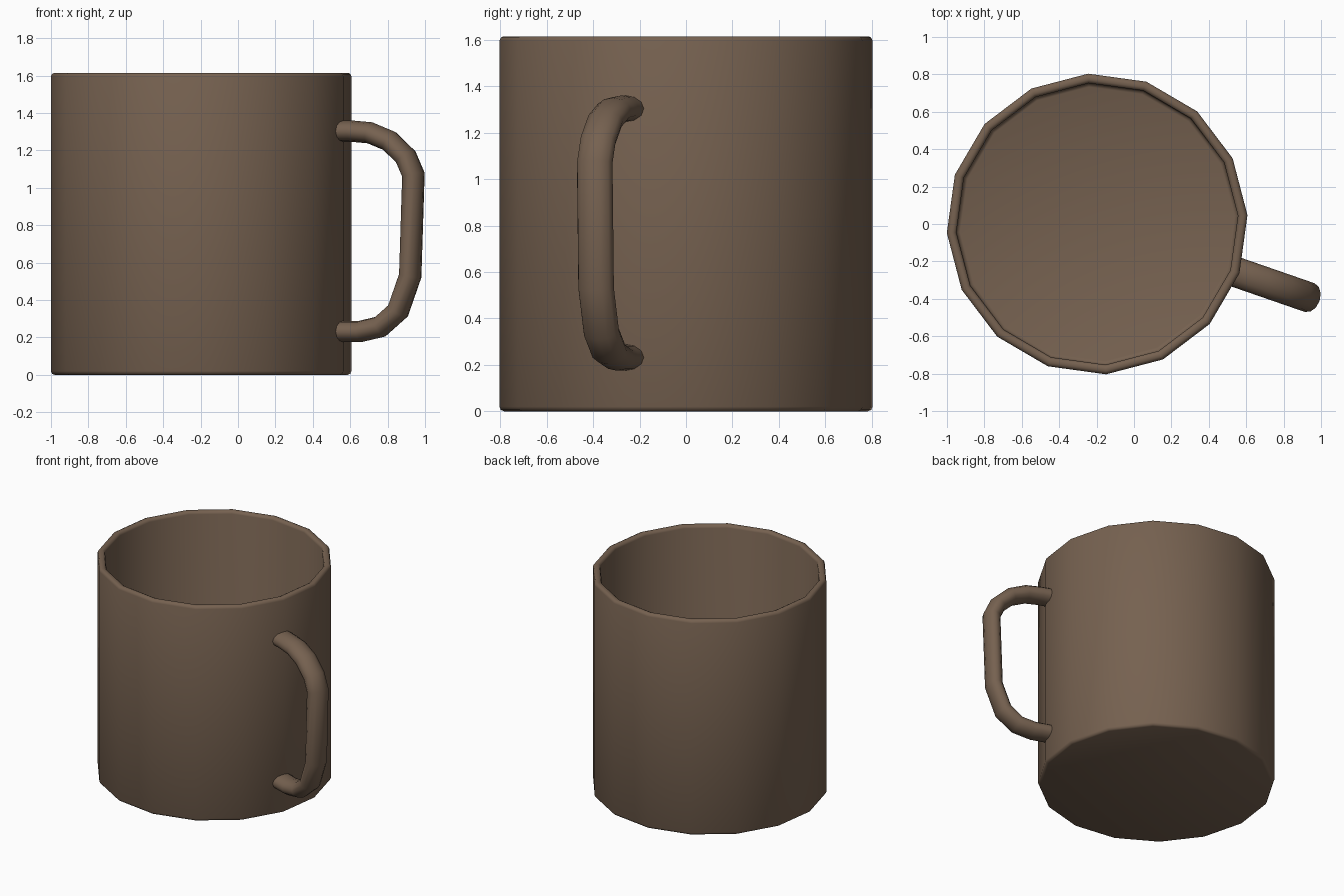
import bpy, bmesh, math
from mathutils import Vector

if "Cube" in bpy.data.objects:
    bpy.data.objects.remove(bpy.data.objects["Cube"])

CENTRE_X = -0.197
SIDES = 16
TURN = math.radians(3.4)              # rotation of the 16-sided body
HANDLE_ANGLE = TURN - math.tau / SIDES  # handle sits on a body edge

mat = bpy.data.materials.new("brown_ceramic")
mat.diffuse_color = (0.18, 0.12, 0.08, 1)
mat.use_nodes = True
mat.node_tree.nodes["Principled BSDF"].inputs["Base Color"].default_value = mat.diffuse_color


def skin(name, rings, angle):
    """Bridge consecutive rings of points and cap both ends."""
    bm = bmesh.new()
    loops = [[bm.verts.new(p) for p in ring] for ring in rings]
    n = len(loops[0])
    for a, b in zip(loops, loops[1:]):
        for i in range(n):
            j = (i + 1) % n
            bm.faces.new((a[i], a[j], b[j], b[i]))
    bm.faces.new(loops[0][::-1])
    bm.faces.new(loops[-1])
    bmesh.ops.recalc_face_normals(bm, faces=bm.faces)
    mesh = bpy.data.meshes.new(name)
    bm.to_mesh(mesh)
    bm.free()
    obj = bpy.data.objects.new(name, mesh)
    bpy.context.collection.objects.link(obj)
    mesh.materials.append(mat)
    bpy.ops.object.select_all(action='DESELECT')
    obj.select_set(True)
    bpy.context.view_layer.objects.active = obj
    bpy.ops.object.shade_smooth_by_angle(angle=math.radians(angle))
    return obj


# Cup body: rounded foot, straight wall, rounded rim, inner wall and floor
profile = [(0.785, 0), (0.799, 0.006), (0.805, 0.02),
           (0.805, 1.595), (0.799, 1.609), (0.787, 1.615),
           (0.772, 1.615), (0.760, 1.609), (0.754, 1.595),
           (0.754, 0.07), (0.748, 0.056), (0.734, 0.05)]
body_rings = []
for r, z in profile:
    body_rings.append([(CENTRE_X + r * math.cos(TURN + math.tau * i / SIDES),
                        r * math.sin(TURN + math.tau * i / SIDES), z)
                       for i in range(SIDES)])
skin("cup_body", body_rings, 50)

# Handle: oval section swept along a path of (distance from axis, height)
path = [Vector(p) for p in [
    (0.765, 1.303), (0.850, 1.303), (0.955, 1.294), (1.066, 1.250),
    (1.158, 1.165), (1.201, 1.070), (1.183, 0.530), (1.114, 0.342),
    (1.013, 0.257), (0.900, 0.232), (0.850, 0.232), (0.765, 0.232)]]
HALF_WIDTH, HALF_THICK, SECTION = 0.081, 0.057, 12
out = Vector((math.cos(HANDLE_ANGLE), math.sin(HANDLE_ANGLE), 0))
side = Vector((-out.y, out.x, 0))
up = Vector((0, 0, 1))
handle_rings = []
for k, p in enumerate(path):
    before = (p - path[max(k - 1, 0)]).normalized()
    after = (path[min(k + 1, len(path) - 1)] - p).normalized()
    tangent = (before + after).normalized()
    mitre = 1 / max(tangent.dot(after if after.length else before), 0.5)
    normal = (out * -tangent.y + up * tangent.x) * mitre
    middle = Vector((CENTRE_X, 0, 0)) + out * p.x + up * p.y
    handle_rings.append([
        middle + side * HALF_WIDTH * math.cos(math.tau * i / SECTION)
        + normal * HALF_THICK * math.sin(math.tau * i / SECTION)
        for i in range(SECTION)])
skin("handle", handle_rings, 60)
